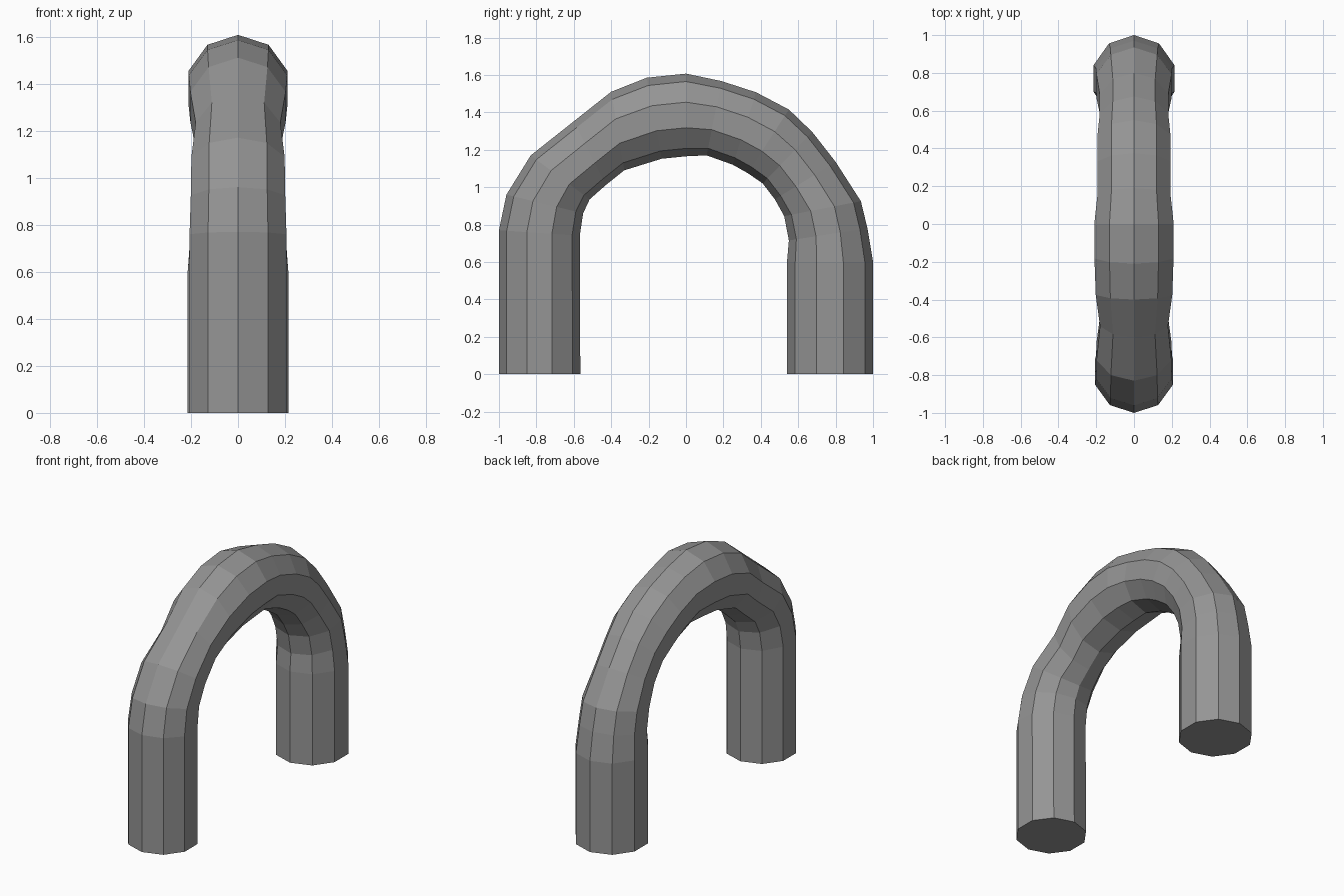
import bpy, bmesh
from math import cos, sin, pi
from mathutils import Vector

if "Cube" in bpy.data.objects:
    bpy.data.objects.remove(bpy.data.objects["Cube"])

SIDES = 10

# Matching outer and inner outline points (y, z), front foot to back foot
OUTER = [(-1, 0), (-1, .77), (-.96, .96), (-.83, 1.17), (-.60, 1.352), (-.40, 1.51),
         (-.21, 1.585), (0, 1.607), (.19, 1.567), (.375, 1.507), (.55, 1.415), (.675, 1.295),
         (.80, 1.135), (.935, .925), (.97, .78), (1, .60), (1, 0)]
INNER = [(-.565, 0), (-.568, .74), (-.55, .86), (-.515, .935), (-.43, 1.01), (-.33, 1.09),
         (-.13, 1.152), (0, 1.165), (.11, 1.17), (.25, 1.12), (.33, 1.075), (.41, 1.02),
         (.475, .935), (.525, .845), (.55, .715), (.54, .60), (.54, 0)]
WIDEN = {3: 1.06, 4: .99}  # rings beside and at the pinch in the front bend


def add_ring(bm, outer, inner, widen):
    """Ten-sided ring spanning the outer and inner outline points."""
    o, i = Vector((0, *outer)), Vector((0, *inner))
    centre, arm = (o + i) / 2, (o - i) / 2
    side = Vector((min(arm.length * widen, .225), 0, 0))
    return [bm.verts.new(centre + arm * cos(a) + side * sin(a))
            for a in (2 * pi * k / SIDES for k in range(SIDES))]


# Arched tube with capped feet
bm = bmesh.new()
rings = [add_ring(bm, o, i, WIDEN.get(n, 1))
         for n, (o, i) in enumerate(zip(OUTER, INNER))]
for a, b in zip(rings, rings[1:]):
    for k in range(SIDES):
        n = (k + 1) % SIDES
        bm.faces.new((a[k], a[n], b[n], b[k]))
bm.faces.new(rings[0])
bm.faces.new(rings[-1])
bmesh.ops.recalc_face_normals(bm, faces=bm.faces)

mesh = bpy.data.meshes.new("arched_tube")
bm.to_mesh(mesh)
bm.free()

# Dark grey finish
grey = bpy.data.materials.new("dark_grey")
grey.diffuse_color = (.3, .3, .3, 1)
grey.use_nodes = True
grey.node_tree.nodes["Principled BSDF"].inputs["Base Color"].default_value = grey.diffuse_color
mesh.materials.append(grey)
bpy.context.collection.objects.link(bpy.data.objects.new("arched_tube", mesh))
